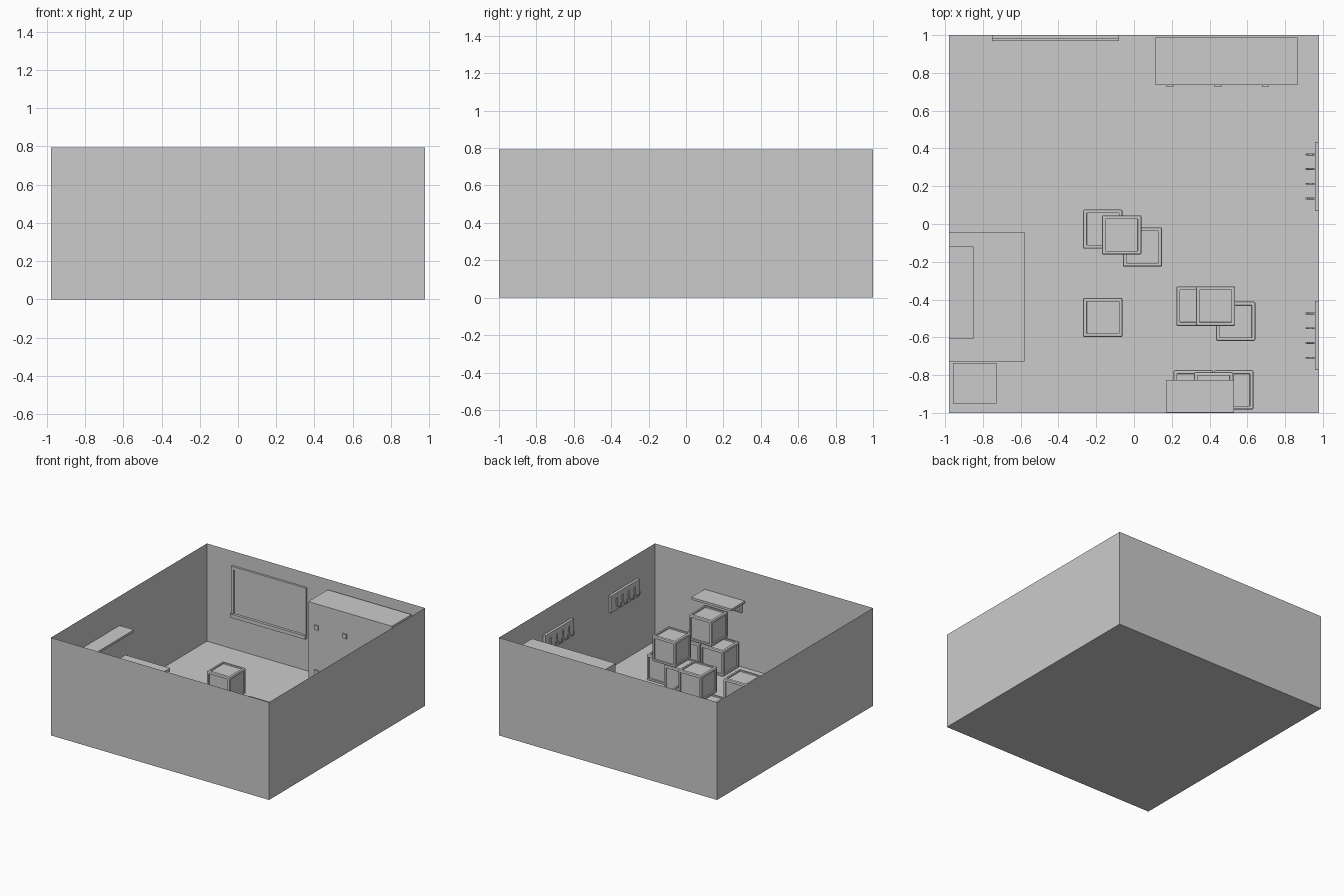
import bpy, bmesh, math
from mathutils import Vector

if "Cube" in bpy.data.objects:
    bpy.data.objects.remove(bpy.data.objects["Cube"])


def mesh_object(name, bm):
    me = bpy.data.meshes.new(name)
    bm.to_mesh(me)
    bm.free()
    ob = bpy.data.objects.new(name, me)
    bpy.context.collection.objects.link(ob)
    return ob


def add_box(bm, x0, x1, y0, y1, z0, z1):
    vs = bmesh.ops.create_cube(bm, size=1)["verts"]
    for v in vs:
        v.co = Vector(((x0 + x1) / 2 + v.co.x * (x1 - x0),
                       (y0 + y1) / 2 + v.co.y * (y1 - y0),
                       (z0 + z1) / 2 + v.co.z * (z1 - z0)))
    return vs


def boxes(name, *dims):
    bm = bmesh.new()
    for d in dims:
        add_box(bm, *d)
    return mesh_object(name, bm)


def prism(bm, pts, offset):
    # extrude a closed outline along an offset vector
    f = bm.faces.new([bm.verts.new(p) for p in pts])
    g = bmesh.ops.extrude_face_region(bm, geom=[f])["geom"]
    for v in g:
        if isinstance(v, bmesh.types.BMVert):
            v.co += Vector(offset)


X, Y, H = 0.979, 1.0, 0.793

# room: floor and four thin walls, open at the top
bm = bmesh.new()
add_box(bm, -X, X, -Y, Y, 0, H)
top = max(bm.faces, key=lambda f: f.calc_center_median().z)
bmesh.ops.delete(bm, geom=[top], context='FACES_ONLY')
mesh_object("room_shell", bm)

# crates: rounded corners with recessed panels on every side
S = 0.208


def crate(i, cx, cy, z):
    bm = bmesh.new()
    add_box(bm, cx - S / 2, cx + S / 2, cy - S / 2, cy + S / 2, z, z + S)
    bmesh.ops.bevel(bm, geom=bm.edges[:], offset=0.008, segments=2,
                    profile=0.5, affect='EDGES')
    panels = [f for f in bm.faces if f.calc_area() > 0.02]
    bmesh.ops.inset_individual(bm, faces=panels, thickness=0.015)
    bmesh.ops.inset_individual(bm, faces=panels, thickness=0.001, depth=-0.01)
    mesh_object("crate_%d" % i, bm)


crates = [(-0.165, -0.027, 0), (0.045, -0.122, 0), (-0.065, -0.058, 1),
          (-0.165, -0.495, 0), (0.328, -0.435, 0), (0.538, -0.515, 0),
          (0.432, -0.435, 1), (0.313, -0.878, 0), (0.528, -0.878, 0),
          (0.422, -0.888, 1)]
for i, (cx, cy, level) in enumerate(crates):
    crate(i, cx, cy, level * (S + 0.003) + 0.001)

# whiteboard with frame and tray on the back wall
bx0, bx1, bz0, bz1, t = -0.752, -0.08, 0.265, 0.677, 0.025
boxes("board_panel", (bx0, bx1, 0.991, Y, bz0, bz1))
boxes("board_frame",
      (bx0, bx0 + t, 0.983, Y, bz0, bz1), (bx1 - t, bx1, 0.983, Y, bz0, bz1),
      (bx0, bx1, 0.983, Y, bz1 - t, bz1))
boxes("board_tray", (bx0, bx1, 0.97, Y, bz0, bz0 + 0.03))

# locker block with two rows of three handles
boxes("locker_body", (0.115, 0.865, 0.737, 0.987, 0, 0.715))
for i, hx in enumerate((0.19, 0.445, 0.695)):
    for j, hz in enumerate((0.163, 0.525)):
        boxes("locker_handle_%d_%d" % (i, j),
              (hx - 0.018, hx + 0.018, 0.726, 0.74, hz - 0.018, hz + 0.018))

# desk on two skid legs, against the left wall
boxes("desk_top", (-X, -0.58, -0.728, -0.043, 0.262, 0.287))
for i, y in enumerate((-0.12, -0.63)):
    boxes("desk_leg_%d" % i,
          (-0.89, -0.66, y - 0.015, y + 0.015, 0, 0.025),
          (-0.81, -0.74, y - 0.015, y + 0.015, 0.02, 0.265),
          (-0.89, -0.66, y - 0.015, y + 0.015, 0.245, 0.265))

# small drawer cabinet in the corner
boxes("cabinet_body", (-0.957, -0.728, -0.95, -0.737, 0, 0.27))
for i in range(3):
    z = 0.01 + i * 0.087
    boxes("cabinet_drawer_%d" % i,
          (-0.73, -0.724, -0.943, -0.744, z, z + 0.08))


# wall shelves with triangular brackets
def bracket(name, p, out, side, depth):
    p, out, side = Vector(p), Vector(out), Vector(side)
    down = Vector((0, 0, -1))
    bm = bmesh.new()
    prism(bm, [p, p + out * depth, p + out * depth + down * 0.012,
               p + out * 0.015 + down * 0.08, p + down * 0.08], side * 0.014)
    bmesh.ops.recalc_face_normals(bm, faces=bm.faces[:])
    mesh_object(name, bm)


boxes("front_shelf", (0.17, 0.53, -0.997, -0.825, 0.525, 0.543))
for i, x in enumerate((0.19, 0.496)):
    bracket("front_shelf_bracket_%d" % i, (x, -0.997, 0.526), (0, 1, 0), (1, 0, 0), 0.13)
boxes("left_shelf", (-X, -0.85, -0.605, -0.12, 0.537, 0.555))
for i, y in enumerate((-0.57, -0.17)):
    bracket("left_shelf_bracket_%d" % i, (-X, y, 0.538), (1, 0, 0), (0, 1, 0), 0.1)

# coat racks with curved hooks on the right wall
for r, yc in enumerate((0.252, -0.591)):
    boxes("coat_rack_%d" % r, (0.958, X, yc - 0.183, yc + 0.183, 0.46, 0.597))
    for h in range(4):
        y = yc + (h - 1.5) * 0.078
        cu = bpy.data.curves.new("coat_hook", 'CURVE')
        cu.dimensions = '3D'
        cu.bevel_depth = 0.006
        cu.bevel_resolution = 1
        cu.use_fill_caps = True
        sp = cu.splines.new('POLY')
        pts = [(0.954, 0.56)] + [
            (0.933 + 0.021 * math.cos(a), 0.515 + 0.021 * math.sin(a))
            for a in [-math.pi * k / 6 for k in range(7)]] + [(0.912, 0.535)]
        sp.points.add(len(pts) - 1)
        for p, (px, pz) in zip(sp.points, pts):
            p.co = (px, y, pz, 1)
        ob = bpy.data.objects.new("coat_hook_%d_%d" % (r, h), cu)
        bpy.context.collection.objects.link(ob)
